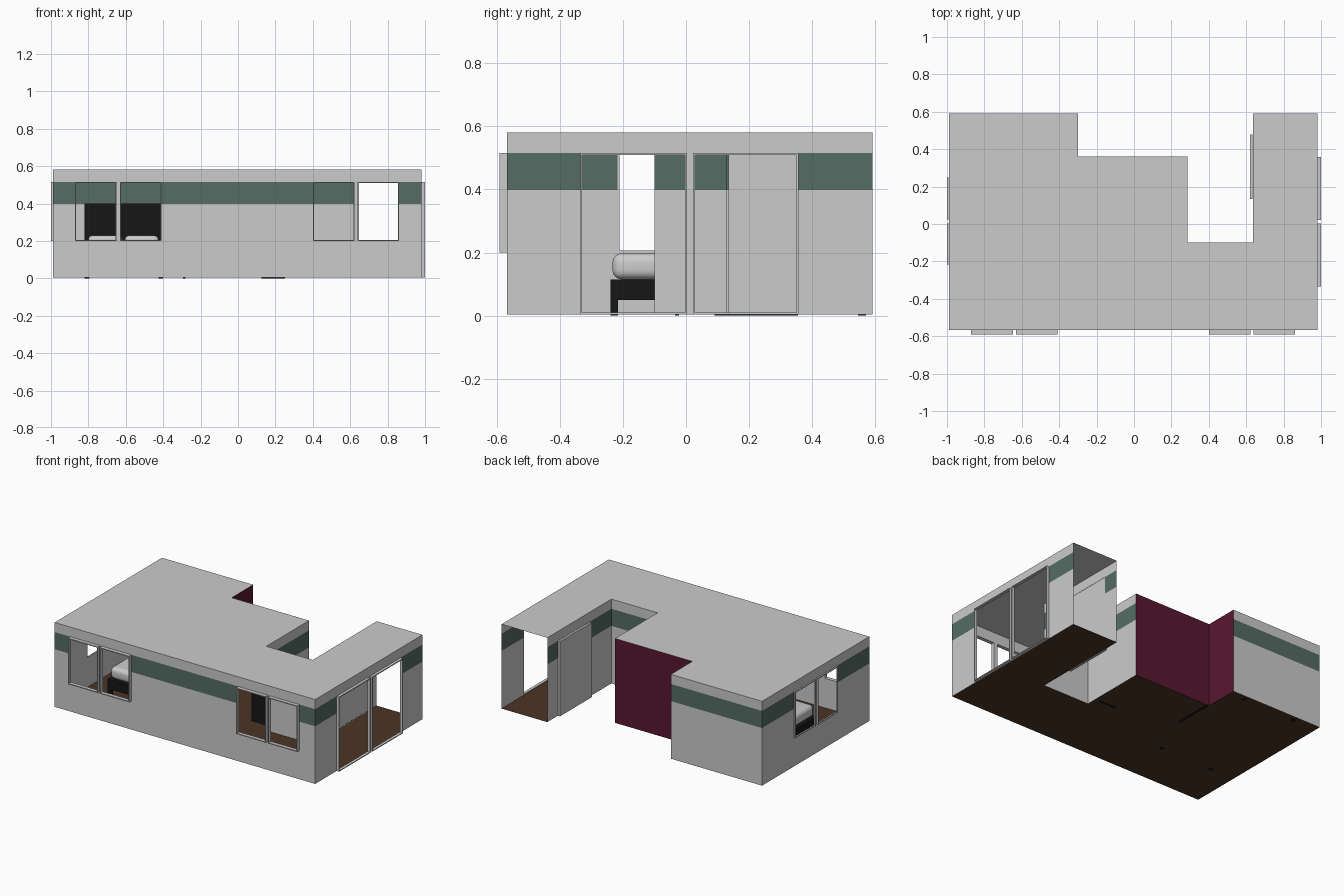
import bpy, bmesh

if "Cube" in bpy.data.objects:
    bpy.data.objects.remove(bpy.data.objects["Cube"])

def material(name, rgb):
    m = bpy.data.materials.new(name)
    m.diffuse_color = (*rgb, 1)
    m.use_nodes = True
    m.node_tree.nodes["Principled BSDF"].inputs["Base Color"].default_value = m.diffuse_color
    return m

GREY = material("light_grey", (0.8, 0.8, 0.8))
GREEN = material("dark_green", (0.09, 0.15, 0.125))
RED = material("burgundy", (0.10, 0.009, 0.03))
BROWN = material("wood_brown", (0.075, 0.035, 0.018))
BLACK = material("black", (0.008, 0.008, 0.008))

Z0, SILL, BAND, HEAD, TOP = 0.004, 0.2, 0.398, 0.515, 0.581
XL, XR, YF, YB = -0.99, 0.981, -0.567, 0.592

def add(name, bm, mats):
    me = bpy.data.meshes.new(name)
    bm.to_mesh(me)
    bm.free()
    for m in mats:
        me.materials.append(m)
    ob = bpy.data.objects.new(name, me)
    bpy.context.collection.objects.link(ob)
    return ob

def box(name, x, y, z, mat=None, bevel=0):
    bm = bmesh.new()
    bmesh.ops.create_cube(bm, size=1)
    for v in bm.verts:
        for i, r in enumerate((x, y, z)):
            v.co[i] = r[0] if v.co[i] < 0 else r[1]
    ob = add(name, bm, [mat] if mat else [])
    if bevel:
        b = ob.modifiers.new("soft", 'BEVEL')
        b.width, b.segments = bevel, 6
        for p in ob.data.polygons:
            p.use_smooth = True
    return ob

def slab(name, z, mats):
    bm = bmesh.new()
    bm.faces.new([bm.verts.new((x, y, z)) for x, y in OUTLINE])
    return add(name, bm, mats)

def wall(name, axis, at, a, b, openings=(), plain=None):
    """Thin wall at a fixed x or y, split in height bands, skipping openings (start, end, sill)."""
    bm = bmesh.new()
    us = sorted({a, b, *[u for o in openings for u in o[:2]]})
    zs = [Z0, SILL, BAND, HEAD, TOP]
    for u0, u1 in zip(us, us[1:]):
        um = (u0 + u1) / 2
        narrow = bool(openings) and u1 - u0 < 0.03
        for z0, z1 in zip(zs, zs[1:]):
            zm = (z0 + z1) / 2
            if any(o[0] < um < o[1] and o[2] < zm < HEAD for o in openings):
                continue
            pts = [(u0, z0), (u1, z0), (u1, z1), (u0, z1)]
            f = bm.faces.new([bm.verts.new((at, u, z) if axis == 'x' else (u, at, z))
                              for u, z in pts])
            f.material_index = 1 if z0 == BAND and not narrow else 0
    bmesh.ops.remove_doubles(bm, verts=bm.verts, dist=1e-5)
    return add(name, bm, [plain, plain] if plain else [GREY, GREEN])

def frame(name, axis, at, out, o):
    """Thin rectangular frame standing out from a wall around an opening."""
    u0, u1, z0 = o
    z0 = max(z0, Z0)
    t = 0.006
    bm = bmesh.new()
    rings = []
    for d in (at, out):
        for k in (0, t):
            pts = [(u0 + k, z0 + k), (u1 - k, z0 + k), (u1 - k, HEAD - k), (u0 + k, HEAD - k)]
            rings.append([bm.verts.new((d, u, z) if axis == 'x' else (u, d, z)) for u, z in pts])
    for r, s in ((0, 1), (1, 3), (3, 2), (2, 0)):
        for i in range(4):
            j = (i + 1) % 4
            bm.faces.new((rings[r][i], rings[r][j], rings[s][j], rings[s][i]))
    bmesh.ops.recalc_face_normals(bm, faces=bm.faces)
    return add(name, bm, [GREY])

# floor and roof plates share the stepped outline
OUTLINE = [(XL, YF), (XR, YF), (XR, YB), (0.635, YB), (0.635, -0.1), (0.285, -0.1),
           (0.285, 0.36), (-0.3, 0.36), (-0.3, YB), (XL, YB)]
slab("floor", Z0, [BROWN])
slab("roof", TOP, [GREY])

# outer walls; the end of the right wing stays open
front_win = [(-0.872, -0.648, SILL), (-0.632, -0.408, SILL), (0.4, 0.624, SILL), (0.64, 0.862, SILL)]
left_win = [(-0.217, 0.003, SILL), (0.025, 0.248, SILL)]
right_doors = [(-0.335, 0.003, 0), (0.022, 0.357, 0)]
wing_door = [(0.128, 0.478, 0)]
wall("front_wall", 'y', YF, XL, XR, front_win)
wall("left_wall", 'x', XL, YF, YB, left_win)
wall("right_wall", 'x', XR, YF, YB, right_doors)
wall("back_left_wall", 'y', YB, XL, -0.3)
wall("accent_side_wall", 'x', -0.3, 0.36, YB, plain=RED)
wall("accent_back_wall", 'y', 0.36, -0.3, 0.285, plain=RED)
wall("court_left_wall", 'x', 0.285, -0.1, 0.36)
wall("court_front_wall", 'y', -0.1, 0.285, 0.635)
wall("court_right_wall", 'x', 0.635, -0.1, YB, wing_door)

# window and sliding door frames
for i, o in enumerate(front_win):
    frame(f"front_window_frame_{i}", 'y', YF, -0.592, o)
for i, o in enumerate(left_win):
    frame(f"left_window_frame_{i}", 'x', XL, -1.0, o)
for i, o in enumerate(right_doors):
    frame(f"right_door_frame_{i}", 'x', XR, 1.0, o)
box("court_door", (0.619, 0.633), (0.134, 0.478), (Z0, HEAD))

# bed: rails, legs, headboard, mattress, pillows
box("bed_base", (-0.82, -0.4), (-0.24, 0.55), (0.05, 0.115), BLACK)
box("headboard", (-0.82, -0.4), (0.545, 0.57), (0.05, 0.4), BLACK)
for x in (-0.82, -0.425):
    for y in (-0.24, 0.545):
        box("bed_leg", (x, x + 0.025), (y, y + 0.025), (0, 0.05), BLACK)
box("mattress", (-0.81, -0.41), (-0.233, 0.54), (0.115, 0.198), None, 0.03)
for x in (-0.8, -0.605):
    box("pillow", (x, x + 0.18), (0.4, 0.535), (0.185, 0.228), None, 0.02)

# inner door panels
box("inner_door_front", (0.125, 0.25), (-0.035, -0.022), (0, 0.4), BLACK)
box("inner_door_side", (-0.295, -0.28), (0.09, 0.355), (0, 0.4), BLACK)
